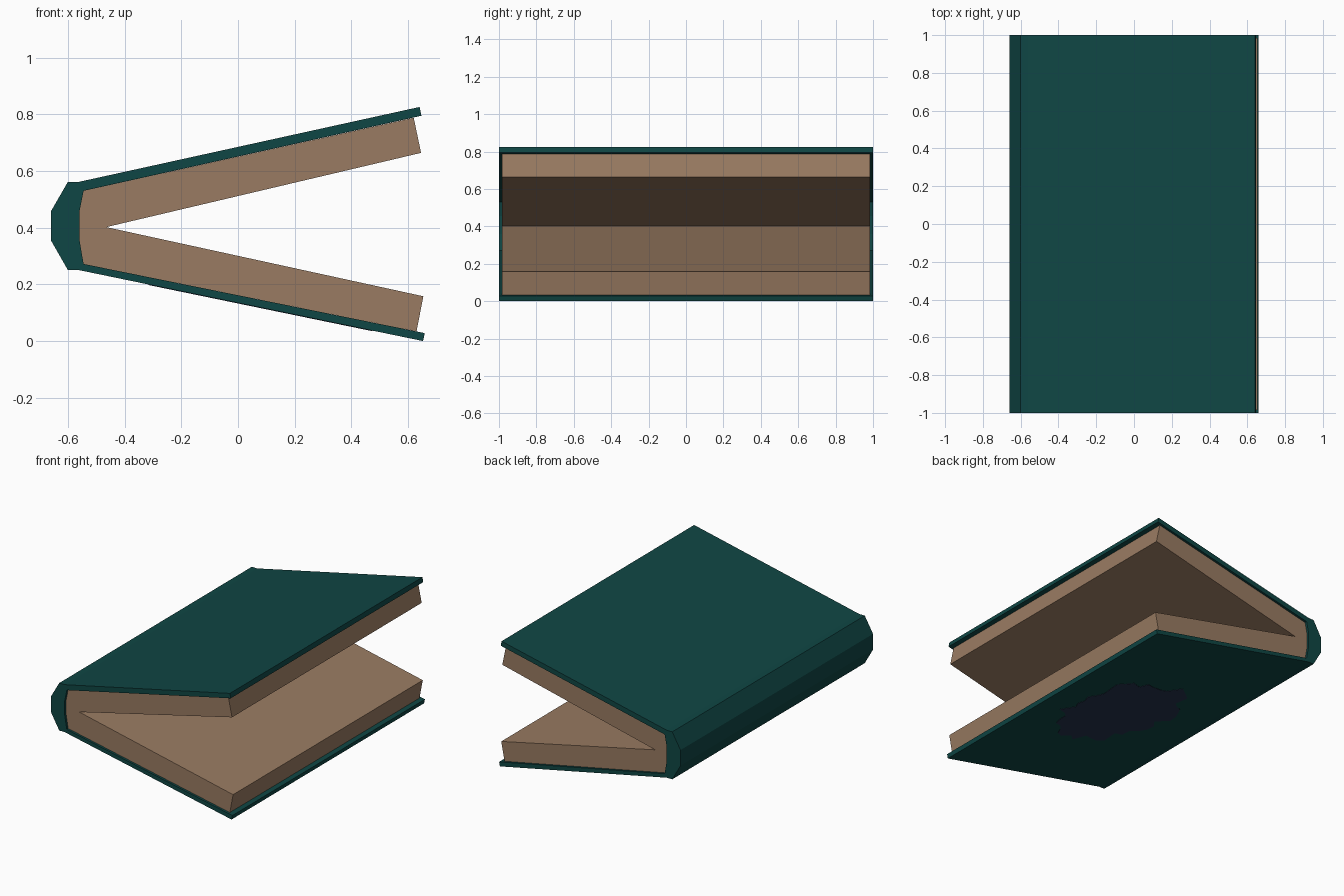
import bpy, bmesh, math, random
from mathutils import Vector

if "Cube" in bpy.data.objects:
    bpy.data.objects.remove(bpy.data.objects["Cube"])

random.seed(4)


def material(name, rgb):
    m = bpy.data.materials.new(name)
    m.diffuse_color = (*rgb, 1)
    m.use_nodes = True
    m.node_tree.nodes["Principled BSDF"].inputs["Base Color"].default_value = m.diffuse_color
    return m


def prism(name, points, depth, mat):
    """Extrude an outline along the given vector."""
    bm = bmesh.new()
    face = bm.faces.new([bm.verts.new(p) for p in points])
    ext = bmesh.ops.extrude_face_region(bm, geom=[face])
    moved = [v for v in ext["geom"] if isinstance(v, bmesh.types.BMVert)]
    bmesh.ops.translate(bm, verts=moved, vec=depth)
    bmesh.ops.recalc_face_normals(bm, faces=bm.faces)
    mesh = bpy.data.meshes.new(name)
    bm.to_mesh(mesh)
    bm.free()
    mesh.materials.append(mat)
    obj = bpy.data.objects.new(name, mesh)
    bpy.context.collection.objects.link(obj)
    return obj


green = material("dark teal", (0.0048, 0.061, 0.058))
tan = material("aged paper", (0.32, 0.198, 0.122))
navy = material("dark navy", (0.018, 0.032, 0.07))

# Inner spine line, shared by the cover and the pages (bottom to top)
spine_in = [(-0.545, 0.272), (-0.56, 0.36), (-0.56, 0.455), (-0.545, 0.53)]

# Cover: both boards and the faceted spine in one profile
cover = [(0.647, 0.795), (0.641, 0.826), (-0.56, 0.562), (-0.60, 0.562),
         (-0.66, 0.458), (-0.66, 0.355), (-0.60, 0.25), (-0.56, 0.25),
         (0.653, 0.0), (0.659, 0.028)] + spine_in
prism("cover", [(x, -1.0, z) for x, z in cover], (0, 2.0, 0), green)

# Pages: a V-shaped block, slightly inset from the cover ends
pages = [(0.62, 0.788), (0.646, 0.664), (-0.465, 0.402),
         (0.654, 0.158), (0.63, 0.034)] + spine_in
prism("pages", [(x, -0.985, z) for x, z in pages], (0, 1.97, 0), tan)

# Ragged stain: a thin plate on the underside of the lower board
u = Vector((0.653 + 0.56, 0, -0.25)).normalized()   # along the board
n = Vector((u.z, 0, -u.x))                          # outward, downwards
centre = Vector((0.09, -0.03, 0.25 * (0.653 - 0.09) / 1.213))
outline = []
for i in range(48):
    a = math.tau * i / 48
    r = random.uniform(0.34, 0.46)
    outline.append(centre + u * (r * 0.93 * math.cos(a))
                   + Vector((0, r * math.sin(a), 0)) - n * 0.002)
prism("cover_stain", outline, n * 0.004, navy)
